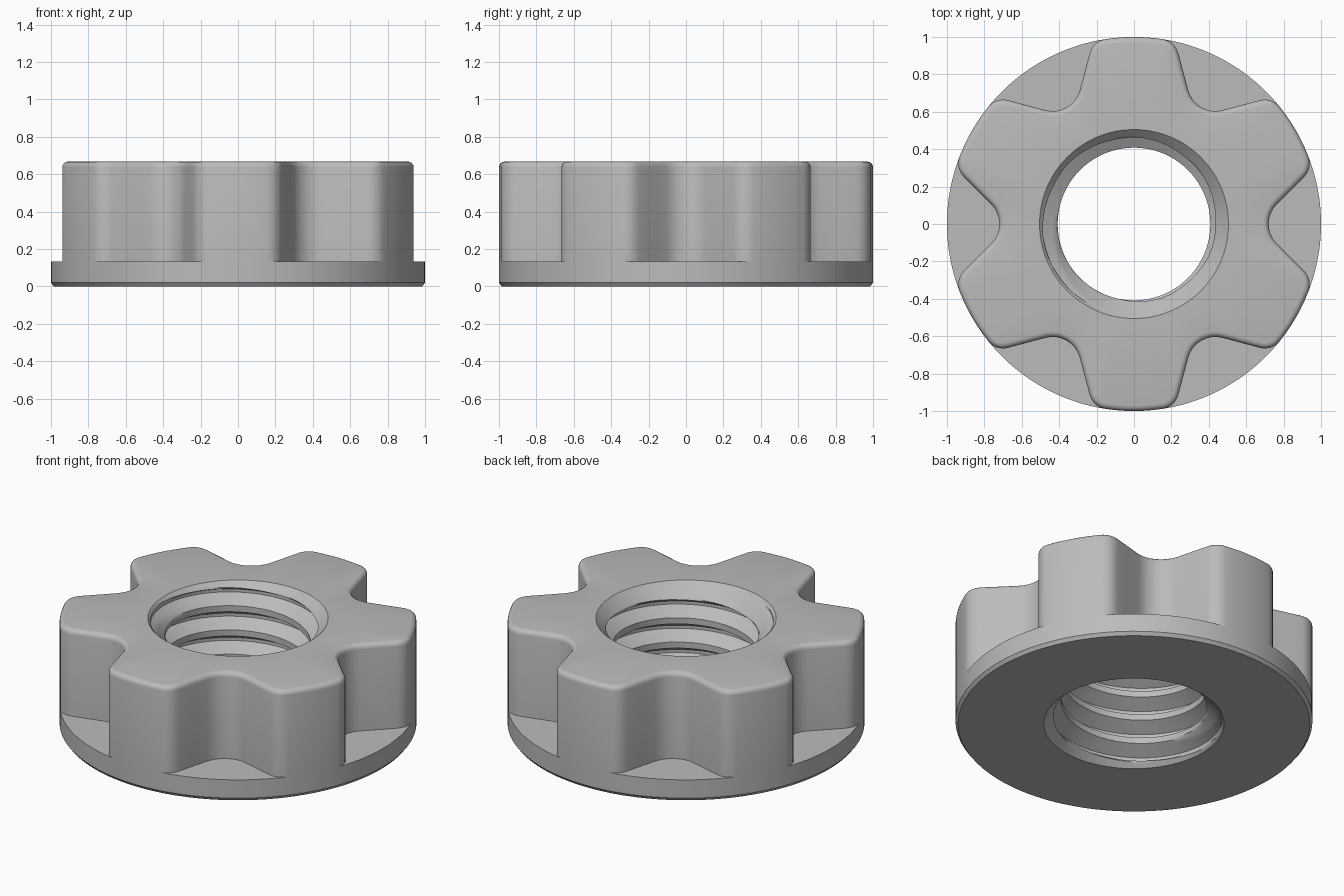
import bpy, bmesh
from math import sin, cos, atan2, sqrt, pi, radians, hypot, ceil

cube = bpy.data.objects.get("Cube")
if cube:
    bpy.data.objects.remove(cube)

HEIGHT, FLANGE, RIM = 0.667, 0.133, 0.505
LOBES, FILLET = 6, 0.03

steel = bpy.data.materials.new("plain_grey")
steel.use_nodes = True
grey = (0.5, 0.5, 0.5, 1)
steel.diffuse_color = grey
steel.node_tree.nodes["Principled BSDF"].inputs["Base Color"].default_value = grey


def finish(name, bm):
    bmesh.ops.remove_doubles(bm, verts=bm.verts, dist=1e-5)
    mesh = bpy.data.meshes.new(name)
    bm.to_mesh(mesh)
    bm.free()
    mesh.materials.append(steel)
    obj = bpy.data.objects.new(name, mesh)
    bpy.context.collection.objects.link(obj)
    bpy.ops.object.select_all(action="DESELECT")
    obj.select_set(True)
    bpy.context.view_layer.objects.active = obj
    bpy.ops.object.shade_smooth_by_angle(angle=radians(35))


def lerp(a, b, t):
    return (a[0] + (b[0] - a[0]) * t, a[1] + (b[1] - a[1]) * t)


def half_sector():
    """Outline from valley centre to lobe centre, valley on +x."""
    valley, r, c = 0.72, 0.15, 0.1
    arc = [(valley + r - r * cos(b), r * sin(b))
           for b in (radians(45) * i / 4 for i in range(5))]
    # corner circle touches the 45 degree flank and the outer unit circle
    d = arc[-1][0] - arc[-1][1] - c * sqrt(2)
    cx = (d + sqrt(2 * (1 - c) ** 2 - d * d)) / 2
    cy = cx - d
    end = atan2(cy, cx)
    start = -radians(45)
    corner = [(cx + c * cos(a), cy + c * sin(a))
              for a in (start + (end - start) * i / 5 for i in range(6))]
    flank = [lerp(arc[-1], corner[0], t / 3) for t in (1, 2)]
    tip = [(cos(a), sin(a)) for a in
           (end + (pi / LOBES - end) * i / 3 for i in (1, 2, 3))]
    return arc + flank + corner + tip


half = half_sector()
sector = [(x, -y) for x, y in reversed(half)] + half[1:-1]
outline = []
for k in range(LOBES):
    a = 2 * pi * k / LOBES
    outline += [(x * cos(a) - y * sin(a), x * sin(a) + y * cos(a)) for x, y in sector]
N = len(outline)
bore_angle = [2 * pi * j / N - pi / LOBES for j in range(N)]


def inset(d):
    pts = []
    for j, (x, y) in enumerate(outline):
        p, q = outline[j - 1], outline[(j + 1) % N]
        tx, ty = q[0] - p[0], q[1] - p[1]
        s = d / hypot(tx, ty)
        pts.append((x - ty * s, y + tx * s))
    return pts


def circle(r):
    return [(r * x / hypot(x, y), r * y / hypot(x, y)) for x, y in outline]


# Lobed grip standing on a thin chamfered flange
rim = [(RIM * cos(a), RIM * sin(a)) for a in bore_angle]
rings = [(rim, 0), (circle(0.985), 0), (circle(1), 0.02), (circle(1), FLANGE), (outline, FLANGE)]
for i in range(5):
    a = pi / 2 * i / 4
    rings.append((inset(FILLET * (1 - cos(a))), HEIGHT - FILLET + FILLET * sin(a)))
rings.append((rim, HEIGHT))
bm = bmesh.new()
grid = [[bm.verts.new((x, y, z)) for x, y in pts] for pts, z in rings]
for low, high in zip(grid, grid[1:]):
    for j in range(N):
        k = (j + 1) % N
        bm.faces.new((low[j], low[k], high[k], high[j]))
finish("flanged_lobed_body", bm)

# Threaded bore: a right-hand helical strip with countersunk ends
PITCH, MINOR, MAJOR = 0.15, 0.408, 0.49
profile = []
for r0, r1, length, steps in ((MINOR, MINOR, 4, 4), (MINOR, MAJOR, 5, 6),
                              (MAJOR, MAJOR, 2, 2), (MAJOR, MINOR, 5, 6)):
    for i in range(steps):
        profile.append((r0 + (r1 - r0) * i / steps, length / steps))
total = sum(step for r, step in profile)
rows, z = [], -PITCH
for turn in range(ceil(HEIGHT / PITCH) + 2):
    for r, step in profile:
        rows.append((r, z))
        z += PITCH * step / total

bm = bmesh.new()
grid = []
for r, z0 in rows:
    row = []
    for j, a in enumerate(bore_angle):
        z = min(max(z0 + PITCH * j / N, 0), HEIGHT)
        rr = max(r, RIM - z, RIM - HEIGHT + z)
        row.append(bm.verts.new((rr * cos(a), rr * sin(a), z)))
    grid.append(row)
n = len(profile)
for i in range(len(rows) - 1):
    for j in range(N):
        shift, k = (0, j + 1) if j < N - 1 else (n, 0)
        if i + 1 + shift < len(rows):
            bm.faces.new((grid[i][j], grid[i + 1][j],
                          grid[i + 1 + shift][k], grid[i + shift][k]))
finish("threaded_bore", bm)
